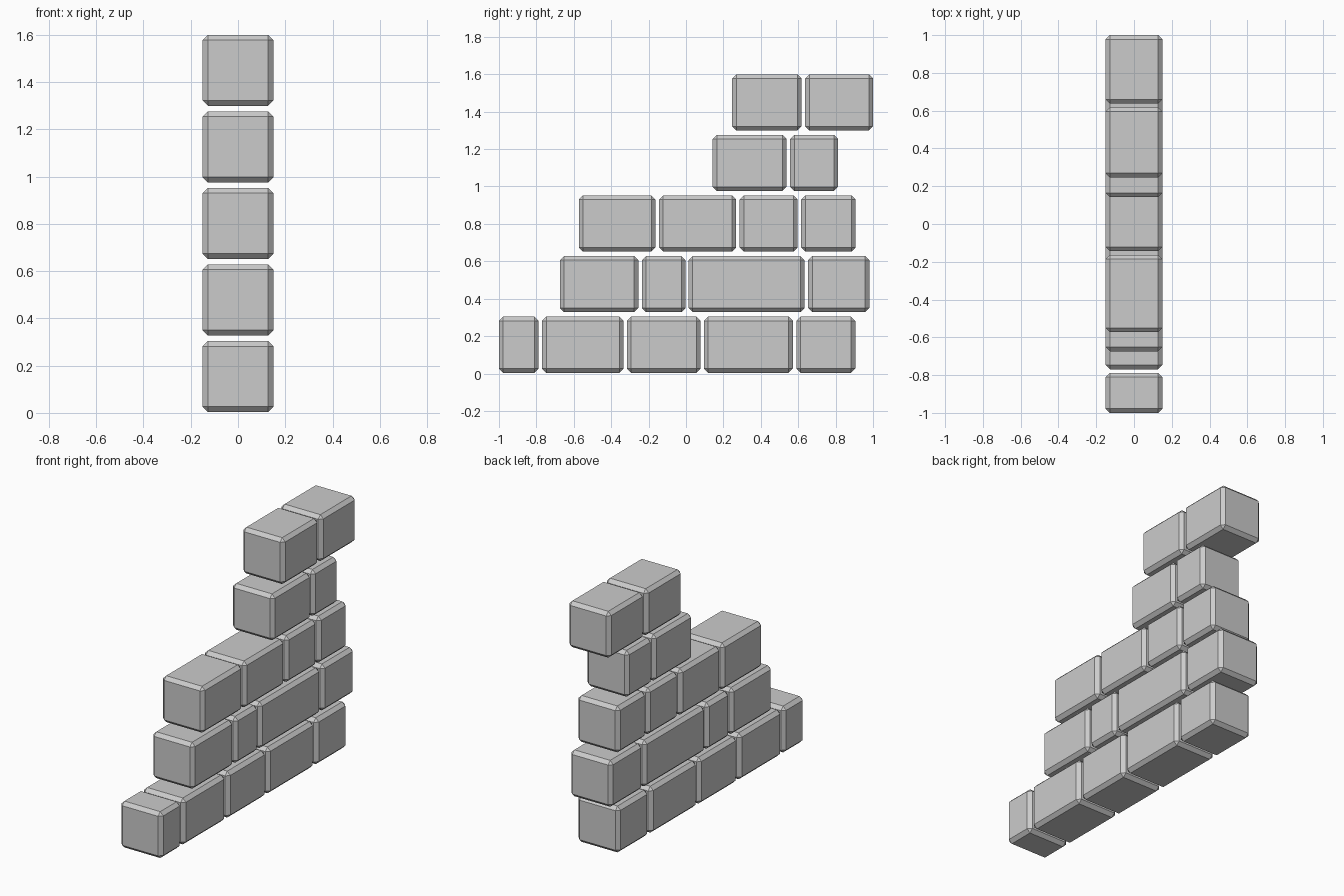
import bpy

if "Cube" in bpy.data.objects:
    bpy.data.objects.remove(bpy.data.objects["Cube"])

DEPTH, HEIGHT, PITCH, CHAMFER = 0.30, 0.30, 0.324, 0.022

# Each course lists the (start, end) of its bricks along y
COURSES = [
    [(-1.0, -0.788), (-0.769, -0.334), (-0.315, 0.077), (0.096, 0.571), (0.59, 0.905)],
    [(-0.674, -0.255), (-0.235, -0.003), (0.014, 0.634), (0.653, 0.98)],
    [(-0.573, -0.163), (-0.144, 0.268), (0.287, 0.597), (0.616, 0.907)],
    [(0.143, 0.538), (0.557, 0.813)],
    [(0.247, 0.617), (0.637, 1.0)],
]


def brick(name, y0, y1, z0):
    """Chamfered block between y0 and y1, resting at z0."""
    bpy.ops.mesh.primitive_cube_add(size=1, location=(0, (y0 + y1) / 2, z0 + HEIGHT / 2))
    ob = bpy.context.object
    ob.name = name
    ob.scale = (DEPTH, y1 - y0, HEIGHT)
    bpy.ops.object.transform_apply(location=False, rotation=False, scale=True)
    bevel = ob.modifiers.new("chamfer", 'BEVEL')
    bevel.width = CHAMFER
    bevel.segments = 1
    return ob


# Stepped wall, from the bottom course up
for row, spans in enumerate(COURSES):
    for col, (y0, y1) in enumerate(spans):
        brick(f"brick_course{row + 1}_{col + 1}", y0, y1, 0.004 + row * PITCH)
